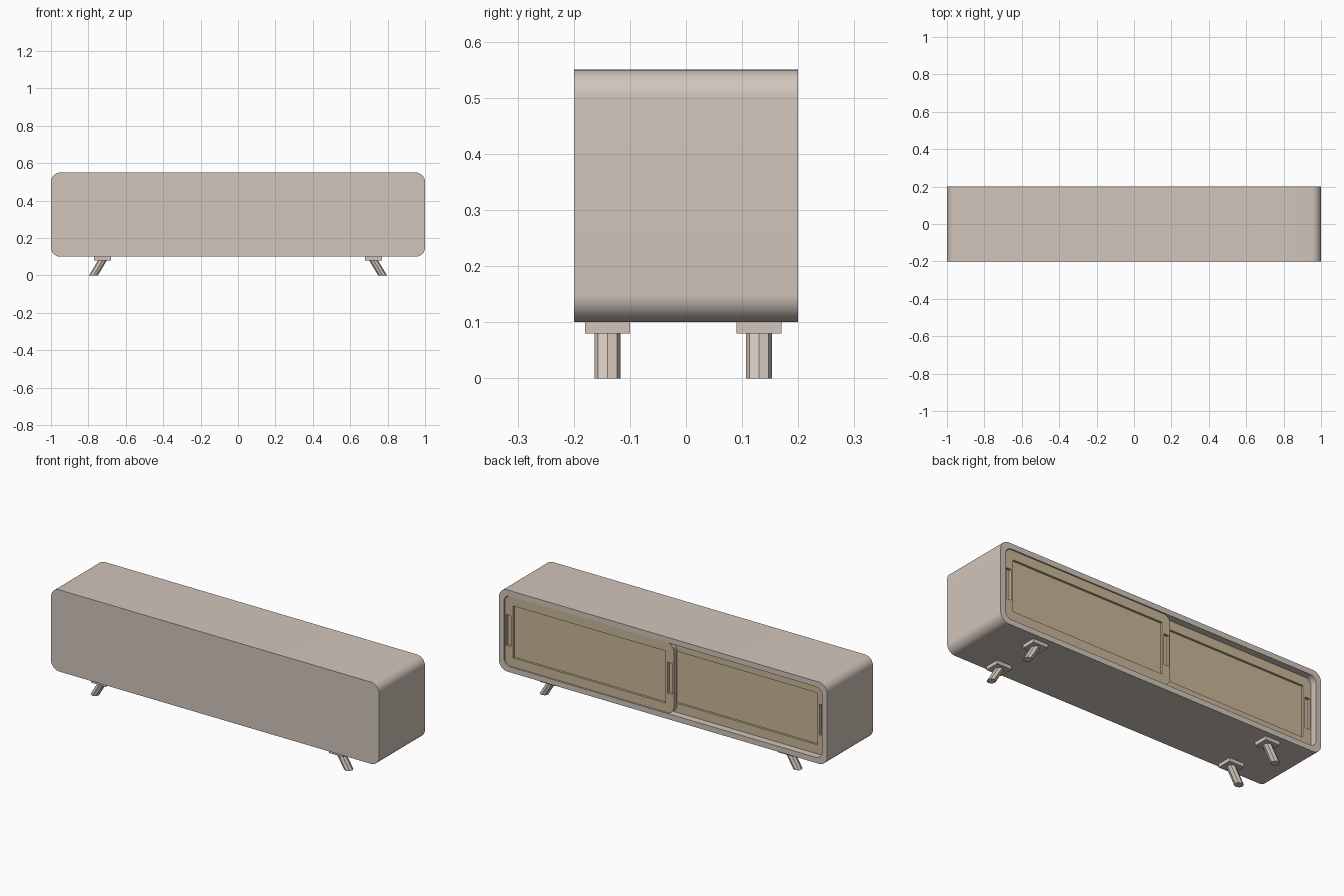
import bpy, bmesh, math

if "Cube" in bpy.data.objects:
    bpy.data.objects.remove(bpy.data.objects["Cube"])


def material(name, rgb):
    m = bpy.data.materials.new(name)
    m.diffuse_color = (*rgb, 1)
    m.use_nodes = True
    m.node_tree.nodes["Principled BSDF"].inputs["Base Color"].default_value = m.diffuse_color
    return m


BODY = material("warm_grey_lacquer", (0.64, 0.56, 0.50))
DOOR = material("tan_veneer", (0.59, 0.48, 0.32))


def make_object(name, bm, mat, smooth=False):
    bmesh.ops.recalc_face_normals(bm, faces=bm.faces[:])
    mesh = bpy.data.meshes.new(name)
    bm.to_mesh(mesh)
    bm.free()
    mesh.materials.append(mat)
    ob = bpy.data.objects.new(name, mesh)
    bpy.context.collection.objects.link(ob)
    if smooth:
        activate(ob)
        bpy.ops.object.shade_smooth_by_angle(angle=math.radians(30))
    return ob


def activate(ob):
    bpy.ops.object.select_all(action='DESELECT')
    ob.select_set(True)
    bpy.context.view_layer.objects.active = ob


def rounded_rect(x0, x1, z0, z1, r, steps=10):
    """Points of a rounded rectangle in the xz plane."""
    corners = [(x1 - r, z1 - r), (x0 + r, z1 - r), (x0 + r, z0 + r), (x1 - r, z0 + r)]
    pts = []
    for q, (cx, cz) in enumerate(corners):
        for i in range(steps + 1):
            a = (q + i / steps) * math.pi / 2
            pts.append((cx + r * math.cos(a), cz + r * math.sin(a)))
    return pts


def loft(sections):
    """Skin a list of (xz points, y) sections and cap both ends."""
    bm = bmesh.new()
    rings = [[bm.verts.new((x, y, z)) for x, z in pts] for pts, y in sections]
    n = len(rings[0])
    for a, b in zip(rings, rings[1:]):
        for i in range(n):
            j = (i + 1) % n
            bm.faces.new((a[i], a[j], b[j], b[i]))
    bm.faces.new(rings[0])
    bm.faces.new(rings[-1])
    return bm


def box(x0, x1, y0, y1, z0, z1):
    pts = [(x0, z0), (x1, z0), (x1, z1), (x0, z1)]
    return loft([(pts, y0), (pts, y1)])


def cut(ob, bounds):
    cutter = make_object("cutter", box(*bounds), DOOR)
    cutter.hide_render = True
    mod = ob.modifiers.new("recess", 'BOOLEAN')
    mod.operation = 'DIFFERENCE'
    mod.solver = 'EXACT'
    mod.object = cutter
    activate(ob)
    bpy.ops.object.modifier_apply(modifier=mod.name)
    bpy.data.objects.remove(cutter)


# Cabinet shell, closed on the -y side and open on the +y side
outer = rounded_rect(-1, 1, 0.10, 0.55, 0.05)
inner = rounded_rect(-0.97, 0.97, 0.13, 0.52, 0.04)
make_object("cabinet_shell",
            loft([(outer, -0.2), (outer, 0.2), (inner, 0.2), (inner, -0.17)]),
            BODY, smooth=True)

# Two overlapping sliding doors with a recessed panel and two finger pulls
for name, x0, x1, y0, y1 in (("outer_sliding_door", -0.062, 0.968, 0.168, 0.195),
                             ("inner_sliding_door", -0.968, 0.062, 0.138, 0.165)):
    pts = rounded_rect(x0, x1, 0.132, 0.518, 0.039)
    door = make_object(name, loft([(pts, y0), (pts, y1)]), DOOR)
    cut(door, (x0 + 0.05, x1 - 0.05, y1 - 0.012, y1 + 0.01, 0.182, 0.468))
    for px in (x0 + 0.023, x1 - 0.023):
        cut(door, (px - 0.015, px + 0.015, y1 - 0.015, y1 + 0.01, 0.24, 0.41))
    activate(door)
    bpy.ops.object.shade_smooth_by_angle(angle=math.radians(30))

# Feet: mounting plate and an outward-raked eight-sided leg
for sx, side in ((-1, "left"), (1, "right")):
    for y, end in ((-0.14, "front"), (0.13, "back")):
        x = sx * 0.725
        make_object(f"{end}_{side}_leg_plate",
                    box(x - 0.045, x + 0.045, y - 0.04, y + 0.04, 0.08, 0.102), BODY)
        bm = bmesh.new()
        bmesh.ops.create_cone(bm, cap_ends=True, segments=8, radius1=0.0235,
                              radius2=0.0235, depth=0.082)
        for v in bm.verts:
            top = v.co.z > 0
            v.co.x += sx * (0.724 if top else 0.773)
            v.co.y += y
            v.co.z = 0.082 if top else 0
        make_object(f"{end}_{side}_leg", bm, BODY)
